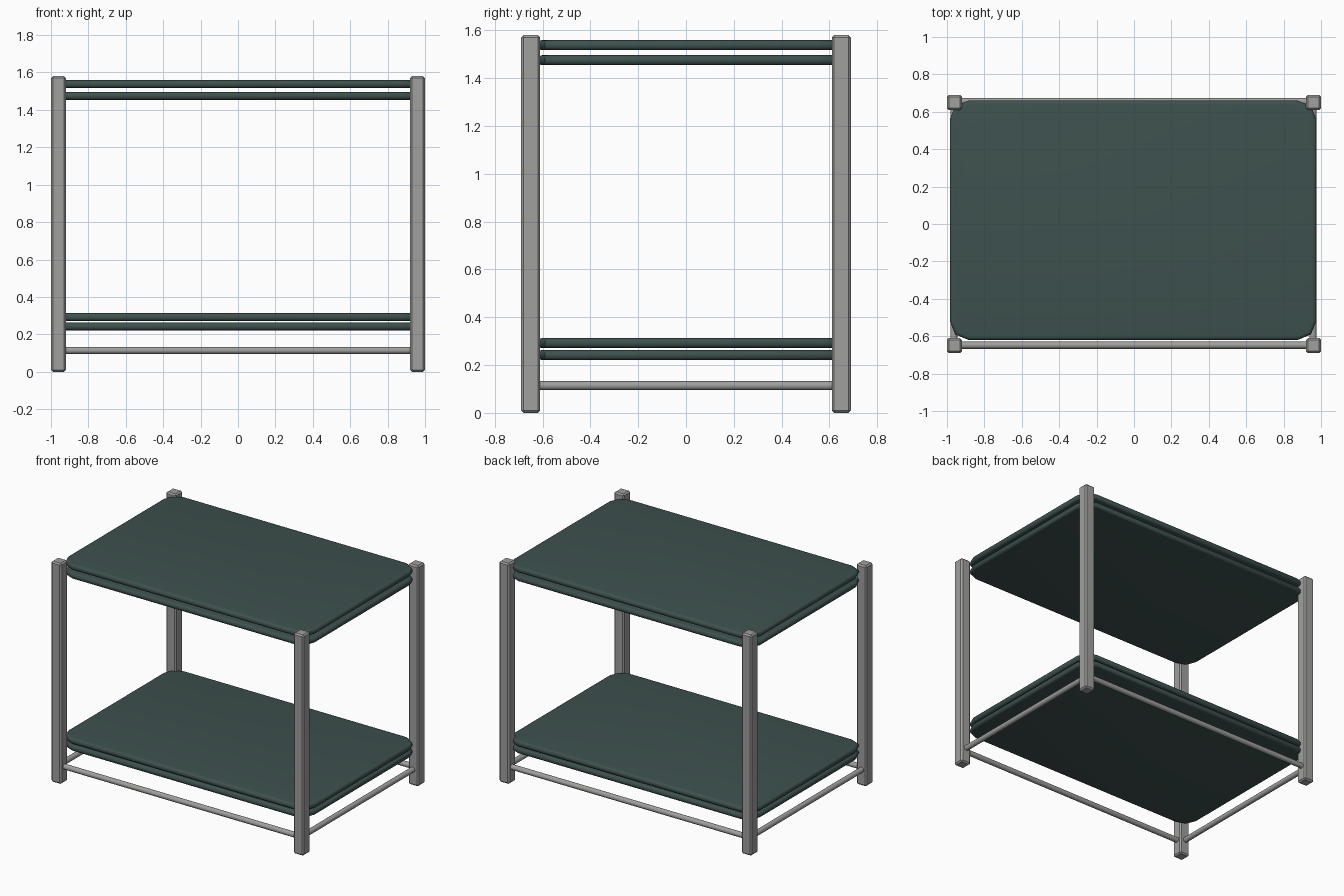
import bpy, bmesh, math
from mathutils import Matrix, Vector

if "Cube" in bpy.data.objects:
    bpy.data.objects.remove(bpy.data.objects["Cube"])


def material(name, rgb):
    m = bpy.data.materials.new(name)
    m.diffuse_color = (*rgb, 1)
    m.use_nodes = True
    m.node_tree.nodes["Principled BSDF"].inputs["Base Color"].default_value = m.diffuse_color
    return m


GREY = material("grey metal", (0.35, 0.35, 0.345))
GREEN = material("dark green", (0.047, 0.082, 0.076))


def finish(bm, name, mat, angle):
    me = bpy.data.meshes.new(name)
    bmesh.ops.recalc_face_normals(bm, faces=bm.faces)
    bm.to_mesh(me)
    bm.free()
    ob = bpy.data.objects.new(name, me)
    bpy.context.collection.objects.link(ob)
    me.materials.append(mat)
    bpy.ops.object.select_all(action='DESELECT')
    ob.select_set(True)
    bpy.context.view_layer.objects.active = ob
    bpy.ops.object.shade_smooth_by_angle(angle=math.radians(angle))
    return ob


def box(lo, hi):
    bm = bmesh.new()
    lo, hi = Vector(lo), Vector(hi)
    bmesh.ops.create_cube(bm, size=1, matrix=Matrix.Translation((lo + hi) / 2) @ Matrix.Diagonal((*(hi - lo), 1)))
    return bm


# Square corner posts with softened edges
def post(name, x, y):
    bm = box((x - 0.04, y - 0.04, 0), (x + 0.04, y + 0.04, 1.58))
    bmesh.ops.bevel(bm, geom=bm.edges[:], offset=0.01, segments=1, affect='EDGES')
    finish(bm, name, GREY, 20)


# Shelf slab: clipped corners, then a half-round rim
def slab(name, z0, z1):
    bm = box((-0.985, -0.62, z0), (0.975, 0.66, z1))
    upright = [e for e in bm.edges if abs(e.verts[0].co.z - e.verts[1].co.z) > 0.01]
    bmesh.ops.bevel(bm, geom=upright, offset=0.1, segments=2, profile=0.5, affect='EDGES')
    rim = [e for e in bm.edges if abs(e.verts[0].co.z - e.verts[1].co.z) < 0.001]
    bmesh.ops.bevel(bm, geom=rim, offset=0.019, segments=4, profile=0.5, affect='EDGES')
    finish(bm, name, GREEN, 35)


# Round rail between two points
def rail(name, a, b):
    a, b = Vector(a), Vector(b)
    bm = bmesh.new()
    rot = (b - a).to_track_quat('Z', 'Y').to_matrix().to_4x4()
    bmesh.ops.create_cone(bm, cap_ends=True, segments=16, radius1=0.019, radius2=0.019,
                          depth=(b - a).length, matrix=Matrix.Translation((a + b) / 2) @ rot)
    finish(bm, name, GREY, 35)


for sx, side in ((-1, "left"), (1, "right")):
    for sy, end in ((-1, "front"), (1, "back")):
        post(f"{end}_{side}_post", sx * 0.96, sy * 0.65)

for name, z0, z1 in (("top_shelf_upper", 1.517, 1.559), ("top_shelf_lower", 1.454, 1.496),
                     ("bottom_shelf_upper", 0.271, 0.313), ("bottom_shelf_lower", 0.221, 0.263)):
    slab(name, z0, z1)

rail("front_rail", (-0.94, -0.648, 0.114), (0.94, -0.648, 0.114))
rail("back_rail", (-0.94, 0.655, 0.114), (0.94, 0.655, 0.114))
rail("left_rail", (-0.963, -0.63, 0.114), (-0.963, 0.63, 0.114))
rail("right_rail", (0.957, -0.63, 0.114), (0.957, 0.63, 0.114))
